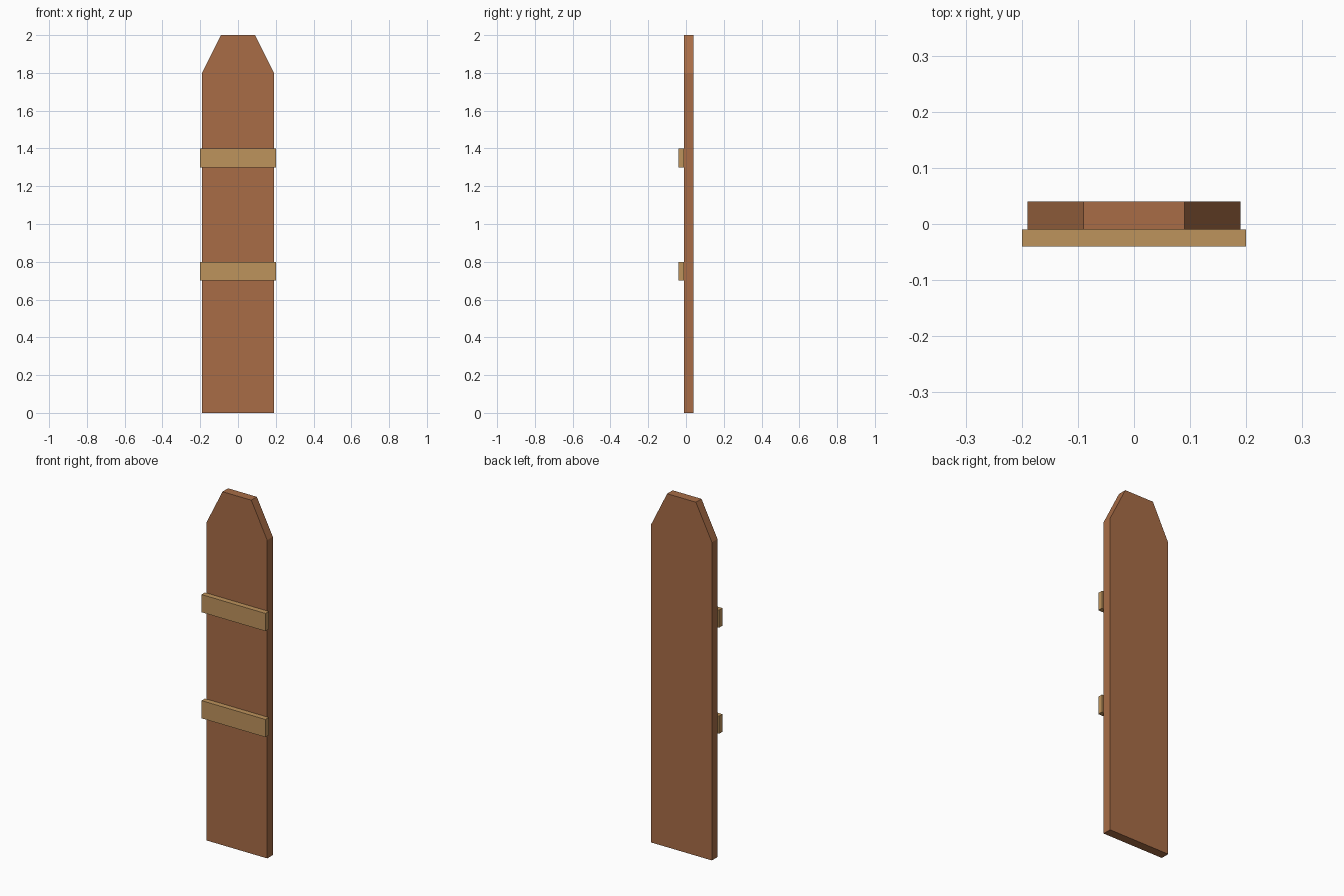
import bpy, bmesh

if "Cube" in bpy.data.objects:
    bpy.data.objects.remove(bpy.data.objects["Cube"])


def material(name, color):
    m = bpy.data.materials.new(name)
    m.diffuse_color = (*color, 1.0)
    m.use_nodes = True
    m.node_tree.nodes["Principled BSDF"].inputs["Base Color"].default_value = m.diffuse_color
    return m


def extruded_part(name, profile, y0, y1, mat):
    """Extrude an x-z outline from y0 (front) to y1 (back)."""
    bm = bmesh.new()
    face = bm.faces.new([bm.verts.new((x, y0, z)) for x, z in profile])
    ext = bmesh.ops.extrude_face_region(bm, geom=[face])
    moved = [g for g in ext["geom"] if isinstance(g, bmesh.types.BMVert)]
    bmesh.ops.translate(bm, verts=moved, vec=(0, y1 - y0, 0))
    bmesh.ops.recalc_face_normals(bm, faces=bm.faces)
    mesh = bpy.data.meshes.new(name)
    bm.to_mesh(mesh)
    bm.free()
    mesh.materials.append(mat)
    obj = bpy.data.objects.new(name, mesh)
    bpy.context.collection.objects.link(obj)
    return obj


brown = material("reddish brown wood", (0.392, 0.152, 0.062))
tan = material("light tan wood", (0.515, 0.292, 0.107))

# Upright board with clipped top corners
right_side = [(0.19, 0.0), (0.19, 1.8), (0.09, 2.0)]
outline = right_side + [(-x, z) for x, z in reversed(right_side)]
extruded_part("fence_board", outline, -0.01, 0.04, brown)

# Two cross rails on the front
for name, z in (("lower_rail", 0.7), ("upper_rail", 1.3)):
    rail = [(-0.2, z), (0.2, z), (0.2, z + 0.1), (-0.2, z + 0.1)]
    extruded_part(name, rail, -0.04, -0.01, tan)
